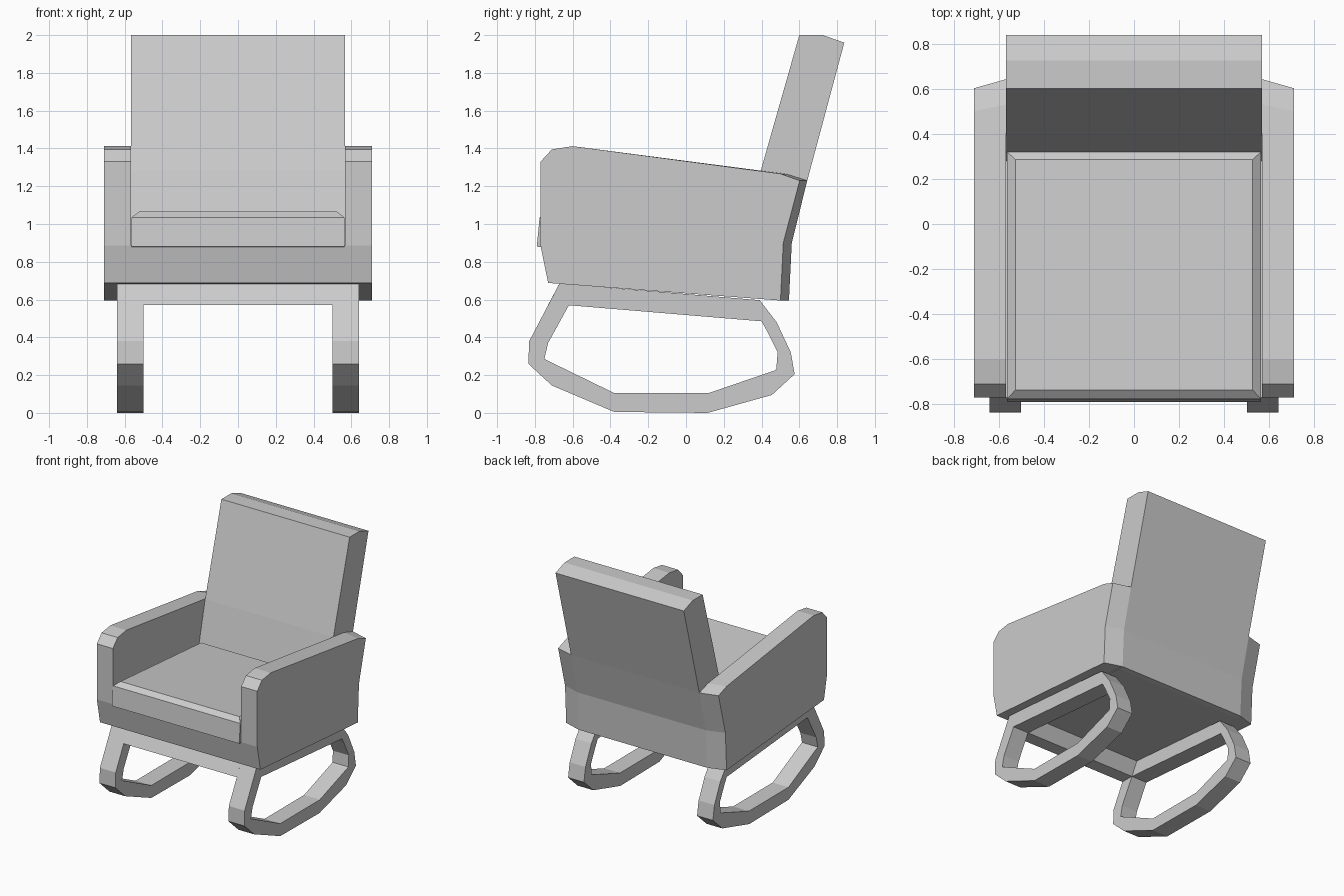
import bpy, bmesh

if "Cube" in bpy.data.objects:
    bpy.data.objects.remove(bpy.data.objects["Cube"])


def loft(name, rings, closed=False, mirror=False):
    """Bridge equal-length point rings; cap the ends, or join last to first."""
    bm = bmesh.new()
    vs = [[bm.verts.new(p) for p in r] for r in rings]
    n = len(vs[0])
    pairs = list(zip(vs, vs[1:])) + ([(vs[-1], vs[0])] if closed else [])
    for a, b in pairs:
        for i in range(n):
            j = (i + 1) % n
            bm.faces.new((a[i], a[j], b[j], b[i]))
    if not closed:
        bm.faces.new(vs[0])
        bm.faces.new(vs[-1])
    bmesh.ops.recalc_face_normals(bm, faces=bm.faces)
    me = bpy.data.meshes.new(name)
    bm.to_mesh(me)
    bm.free()
    ob = bpy.data.objects.new(name, me)
    bpy.context.collection.objects.link(ob)
    if mirror:
        m = ob.modifiers.new("Mirror", 'MIRROR')
        m.use_mirror_merge = False
    return ob


def at_x(x, profile):
    return [(x, y, z) for y, z in profile]


# Seat base and reclined backrest share one side profile
body = [(-.73, .688), (-.77, .885), (.28, .80), (.32, .96), (.395, 1.28), (.60, 2.0),
        (.725, 2.0), (.838, 1.96), (.642, 1.23), (.56, .90), (.545, .595), (.50, .595)]
loft("base_and_backrest", [at_x(-.567, body), at_x(.567, body)])

# Arms: the rear edge is bevelled toward the outside
front = [(-.73, .688), (-.77, .885), (-.77, 1.33), (-.71, 1.395), (-.60, 1.412)]
outer = front + [(.50, 1.266), (.602, 1.23), (.515, .90), (.50, .595)]
inner = front + [(.53, 1.265), (.642, 1.23), (.56, .90), (.545, .595)]
loft("arm", [at_x(.567, inner), at_x(.709, outer)], mirror=True)


# Seat cushion with a chamfered top edge
def rect(x, y0, z0, y1, z1):
    return [(-x, y0, z0), (x, y0, z0), (x, y1, z1), (-x, y1, z1)]


loft("seat_cushion", [rect(.563, -.79, .88, .29, .80),
                      rect(.563, -.775, 1.035, .32, .955),
                      rect(.525, -.735, 1.065, .285, .985)])

# Rocker loops: outer and inner outlines paired point by point
rim = [(-.67, .685), (-.83, .38), (-.835, .26), (-.71, .145), (-.38, .005), (.115, 0),
       (.455, .095), (.575, .205), (.555, .32), (.48, .48), (.39, .597)]
hole = [(-.62, .57), (-.73, .37), (-.75, .285), (-.688, .255), (-.38, .105), (.12, .105),
        (.465, .223), (.478, .23), (.485, .32), (.425, .44), (.40, .485)]
loft("rocker_loop", [[(.50, *o), (.64, *o), (.64, *i), (.50, *i)]
                     for o, i in zip(rim, hole)], closed=True, mirror=True)

# Front rail joining the rockers under the seat
rail = [(-.67, .685), (-.73, .572), (-.62, .57), (-.56, .68)]
loft("front_rail", [at_x(-.50, rail), at_x(.50, rail)])
